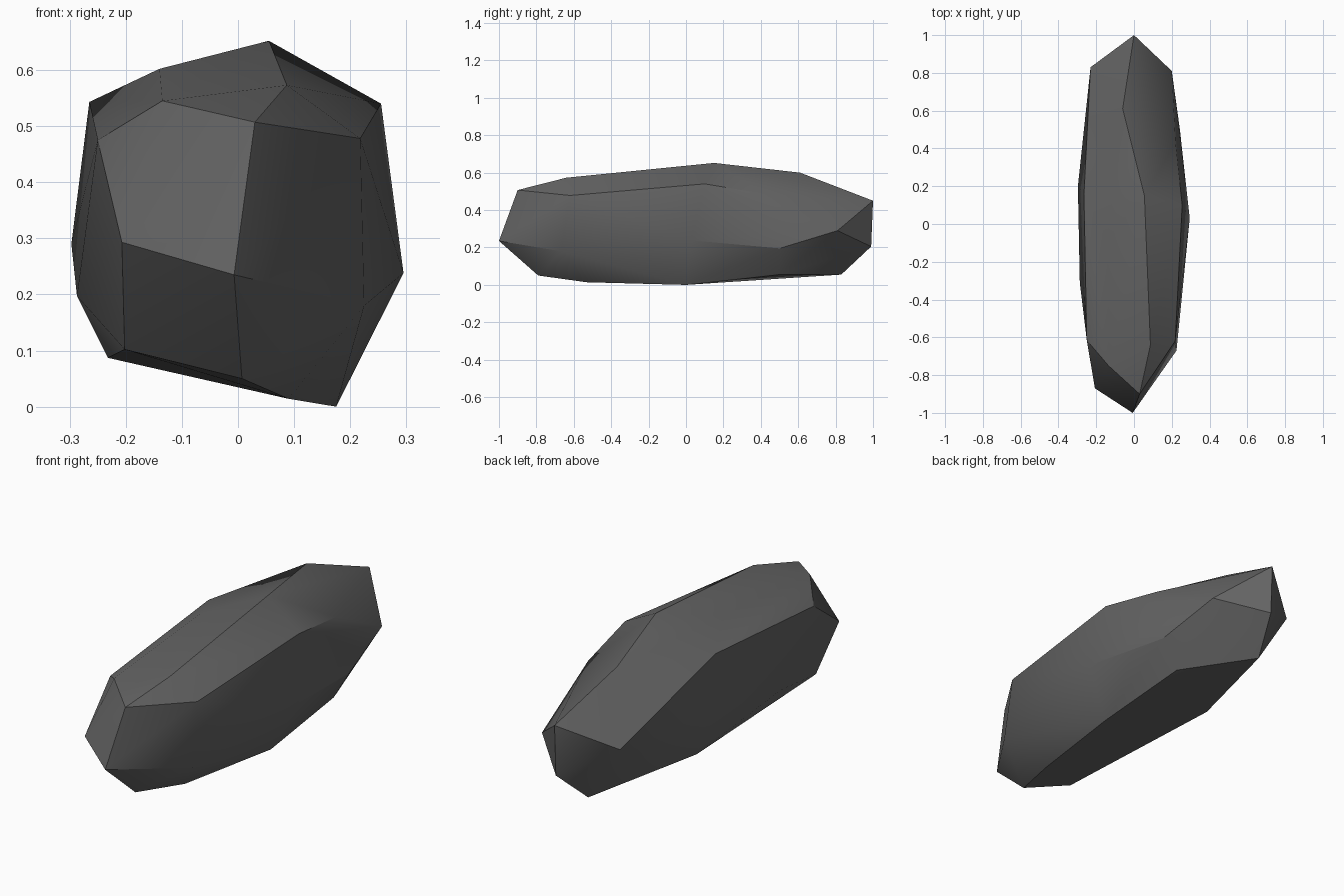
import bpy, bmesh, math

if "Cube" in bpy.data.objects:
    bpy.data.objects.remove(bpy.data.objects["Cube"])

# Corner points of the chipped boulder, grouped by region
front_end = [(-0.007, -1.0, 0.235), (-0.207, -0.87, 0.293), (0.03, -0.9, 0.507),
             (-0.135, -0.75, 0.545), (0.007, -0.79, 0.05)]
top_ridge = [(0.087, -0.64, 0.573), (0.055, 0.15, 0.652), (-0.14, -0.08, 0.602),
             (-0.06, 0.61, 0.60)]
right_side = [(0.218, -0.62, 0.478), (0.225, -0.67, 0.18), (0.295, 0.03, 0.238),
              (0.255, 0.1, 0.54), (0.22, 0.43, 0.485), (0.243, 0.5, 0.195)]
left_side = [(-0.25, -0.615, 0.475), (-0.265, 0.154, 0.543), (-0.297, 0.2, 0.29),
             (-0.287, -0.31, 0.197)]
back_end = [(0.0, 1.0, 0.45), (0.0, 0.99, 0.205), (0.2, 0.81, 0.29), (-0.23, 0.83, 0.33)]
underside = [(-0.202, -0.70, 0.102), (0.09, -0.53, 0.014), (0.175, 0.0, 0.0),
             (-0.232, 0.25, 0.087), (0.16, 0.5, 0.055), (-0.06, 0.83, 0.055)]

stone = bpy.data.materials.new("dark grey stone")
stone.diffuse_color = (0.125, 0.125, 0.125, 1)
stone.use_nodes = True
stone.node_tree.nodes["Principled BSDF"].inputs["Base Color"].default_value = stone.diffuse_color

# Boulder: convex hull of the corner points
bm = bmesh.new()
for p in front_end + top_ridge + right_side + left_side + back_end + underside:
    bm.verts.new(p)
bmesh.ops.convex_hull(bm, input=bm.verts[:])
bmesh.ops.delete(bm, geom=[v for v in bm.verts if not v.link_faces], context='VERTS')
bmesh.ops.dissolve_limit(bm, angle_limit=math.radians(2), verts=bm.verts[:], edges=bm.edges[:])
bmesh.ops.recalc_face_normals(bm, faces=bm.faces[:])

mesh = bpy.data.meshes.new("boulder")
bm.to_mesh(mesh)
bm.free()
mesh.materials.append(stone)
boulder = bpy.data.objects.new("boulder", mesh)
bpy.context.collection.objects.link(boulder)

# Soft shading across shallow facets, crisp main edges
bpy.context.view_layer.objects.active = boulder
boulder.select_set(True)
bpy.ops.object.shade_smooth_by_angle(angle=math.radians(30))
